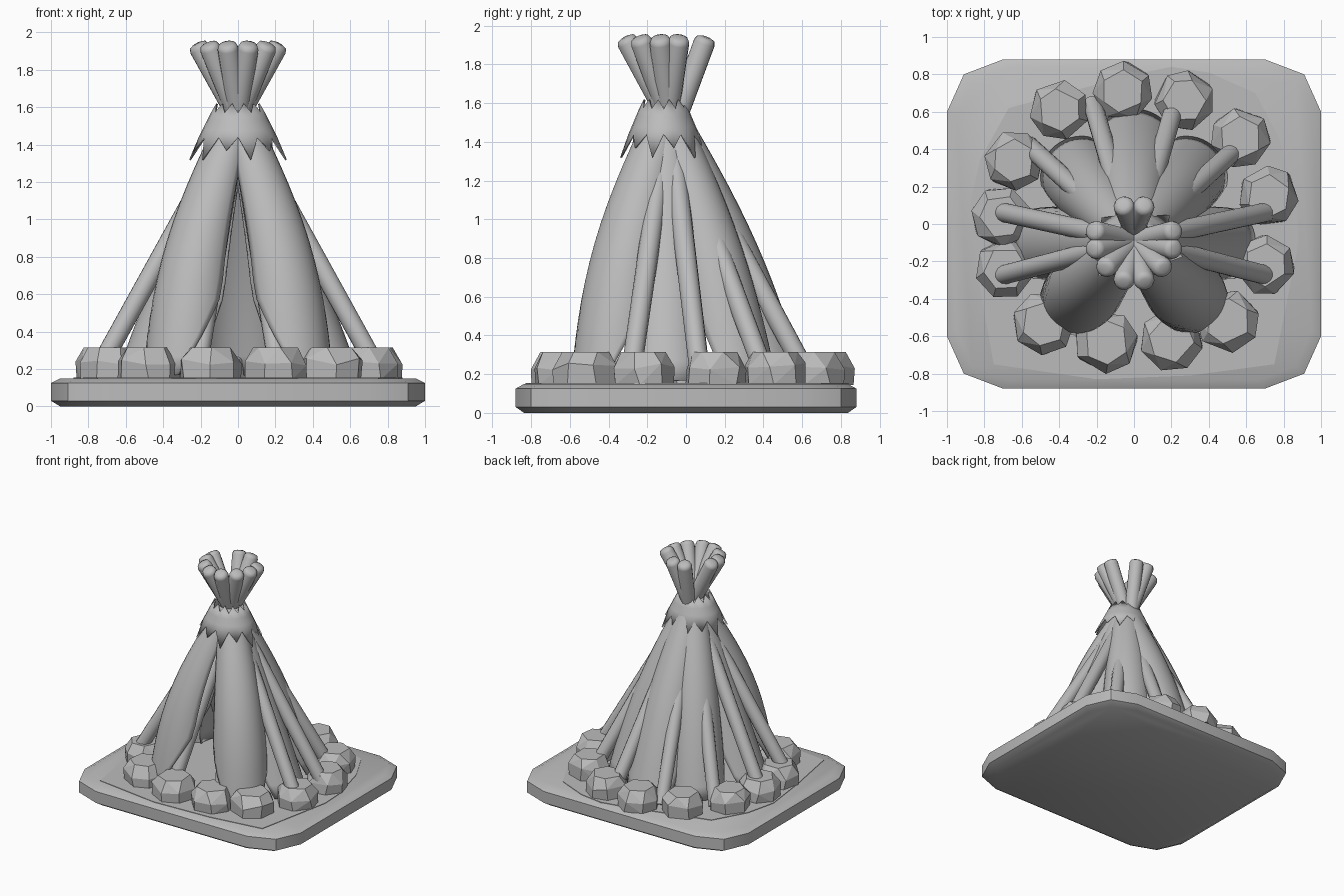
import bpy, bmesh, math, random
from mathutils import Vector

random.seed(4)
cube = bpy.data.objects.get("Cube")
if cube:
    bpy.data.objects.remove(cube, do_unlink=True)

grey = bpy.data.materials.new("plain_grey")
grey.use_nodes = True
grey.diffuse_color = (0.5, 0.5, 0.5, 1)
grey.node_tree.nodes["Principled BSDF"].inputs["Base Color"].default_value = (0.5, 0.5, 0.5, 1)
grey.node_tree.nodes["Principled BSDF"].inputs["Roughness"].default_value = 0.8


def finish(name, bm, smooth=None):
    bmesh.ops.recalc_face_normals(bm, faces=bm.faces)
    mesh = bpy.data.meshes.new(name)
    bm.to_mesh(mesh)
    bm.free()
    mesh.materials.append(grey)
    ob = bpy.data.objects.new(name, mesh)
    bpy.context.collection.objects.link(ob)
    if smooth:
        bpy.ops.object.select_all(action='DESELECT')
        ob.select_set(True)
        bpy.context.view_layer.objects.active = ob
        bpy.ops.object.shade_smooth_by_angle(angle=math.radians(smooth))
    return ob


def loft(bm, rings, closed=True, caps=True):
    """Skin a list of equally long point rings."""
    rows = [[bm.verts.new(p) for p in ring] for ring in rings]
    n = len(rows[0])
    for a, b in zip(rows, rows[1:]):
        for i in range(n if closed else n - 1):
            j = (i + 1) % n
            bm.faces.new((a[i], a[j], b[j], b[i]))
    if caps:
        bm.faces.new(rows[0])
        bm.faces.new(rows[-1])


# Ground slab with clipped corners
corner = [(1, 0.6), (0.91, 0.8), (0.7, 0.88)]
outline = (corner + [(-x, y) for x, y in reversed(corner)]
           + [(-x, -y) for x, y in corner] + [(x, -y) for x, y in reversed(corner)])
bm = bmesh.new()
loft(bm, [[(x * s, y * s, z) for x, y in outline]
          for s, z in ((0.95, 0), (1, 0.03), (1, 0.125), (0.95, 0.15))])
finish("ground_slab", bm, 30)

# Thin trodden patch on the slab
patch = [(-0.67, 0.62), (0, 0.8), (0.2, 0.84), (0.4, 0.81), (0.65, 0.7), (0.78, 0.45),
         (0.87, 0.1), (0.88, -0.1), (0.82, -0.4), (0.75, -0.75), (0.3, -0.81), (-0.2, -0.83),
         (-0.75, -0.75), (-0.83, -0.3), (-0.88, 0.1), (-0.82, 0.35)]
bm = bmesh.new()
loft(bm, [[(x, y, z) for x, y in patch] for z in (0.146, 0.154)])
finish("ground_patch", bm)

# Ring of faceted stones
stones = [(-0.06, 0.71), (0.27, 0.66), (0.57, 0.46), (0.72, 0.15), (0.70, -0.22),
          (0.50, -0.52), (0.20, -0.62), (-0.15, -0.63), (-0.48, -0.53),
          (-0.69, -0.24), (-0.71, 0.04), (-0.64, 0.34), (-0.40, 0.61)]
for k, (x, y) in enumerate(stones):
    bm = bmesh.new()
    turn = random.uniform(0, math.tau)
    size = 1.06 if y < -0.5 else 1
    for r, z, n in ((0.158, 0.145, 7), (0.162, 0.24, 7), (0.115, 0.315, 6)):
        for i in range(n):
            a = turn + math.tau * i / n + random.uniform(-0.12, 0.12)
            bm.verts.new((x + size * r * math.cos(a), y + size * r * math.sin(a),
                          z + (random.uniform(-0.02, 0.02) if n == 7 and z > 0.2 else 0)))
    bmesh.ops.convex_hull(bm, input=bm.verts)
    bmesh.ops.dissolve_limit(bm, angle_limit=math.radians(8), verts=bm.verts, edges=bm.edges)
    finish(f"stone_{k + 1}", bm)


# Leaning poles crossing at the top
def pole(name, foot, tip):
    foot, tip = Vector((*foot, 0.3)), Vector((*tip, 1.94))
    axis = (tip - foot).normalized()
    start = foot - axis * 0.15
    u = axis.orthogonal().normalized()
    v = axis.cross(u)
    length = (tip - start).length
    bm = bmesh.new()
    rings = []
    for t, r in ((0, 0.052), (length - 0.03, 0.056), (length - 0.008, 0.047), (length, 0.025)):
        rings.append([start + axis * t + (u * math.cos(a) + v * math.sin(a)) * r
                      for a in (math.tau * i / 14 for i in range(14))])
    loft(bm, rings)
    finish(name, bm, 50)


poles = {"front_pole": ((0.2, -0.5), (-0.058, 0.105)),
         "front_side_pole": ((0.69, -0.27), (-0.22, -0.035)),
         "back_side_pole": ((0.69, 0.06), (-0.22, -0.135)),
         "back_corner_pole": ((0.51, 0.37), (-0.16, -0.24)),
         "back_pole": ((0.2, 0.57), (-0.058, -0.315))}
for name, (foot, tip) in poles.items():
    for side, s in (("left", 1), ("right", -1)):
        pole(f"{side}_{name}", (s * foot[0], foot[1]), (s * tip[0], tip[1]))


# Curved hide panels, each an outward facing arc that spreads toward the ground
def panel(name, centre, heading, bulge, radius=0.22, spread=95, narrowing=38):
    top = Vector((0, -0.1))
    centre = Vector(centre)
    bm = bmesh.new()
    rings = []
    steps = 14
    for k in range(steps + 1):
        t = k / steps
        z = 1.58 - 1.41 * t
        flare = t + bulge * math.sin(math.pi * t)
        c = top.lerp(centre, flare)
        r = 0.09 + (radius - 0.09) * min(1, flare)
        half = spread - narrowing * max(0, (0.6 - z) / 0.43)
        rings.append([(c.x + r * math.cos(a), c.y + r * math.sin(a), z) for a in
                      (math.radians(heading + half * (i / 8 - 1)) for i in range(17))])
    loft(bm, rings, closed=False, caps=False)
    ob = finish(name, bm, 50)
    thick = ob.modifiers.new("thickness", 'SOLIDIFY')
    thick.thickness = 0.012
    thick.offset = -1


for side, s in (("left", 1), ("right", -1)):
    def turned(deg):
        return deg if s > 0 else 180 - deg
    panel(f"{side}_front_panel", (s * 0.29, -0.375), turned(-48), 0.2, narrowing=60)
    panel(f"{side}_side_panel", (s * 0.43, -0.1), turned(-3), 0.02)
    panel(f"{side}_back_panel", (s * 0.28, 0.25), turned(45), 0.11)
panel("middle_back_panel", (0, 0.375), 90, 0.1, radius=0.24)

# Jagged collar tied around the crossing
bm = bmesh.new()
n = 24
rings = []
for row in range(4):
    ring = []
    for i in range(n):
        a = math.tau * i / n
        point = i % 2
        drop = (0.07, 0.12)[i // 2 % 2]
        z = (1.57 + 0.05 * point, 1.53, 1.48, 1.44 - drop * point)[row]
        rx = 0.13 + (1.6 - z) * 0.5
        ry = 0.115 + (1.6 - z) * 0.42
        ring.append((rx * math.cos(a), -0.115 + ry * math.sin(a), z))
    rings.append(ring)
loft(bm, rings, caps=False)
collar = finish("jagged_collar", bm, 40)
collar.modifiers.new("thickness", 'SOLIDIFY').thickness = 0.01
